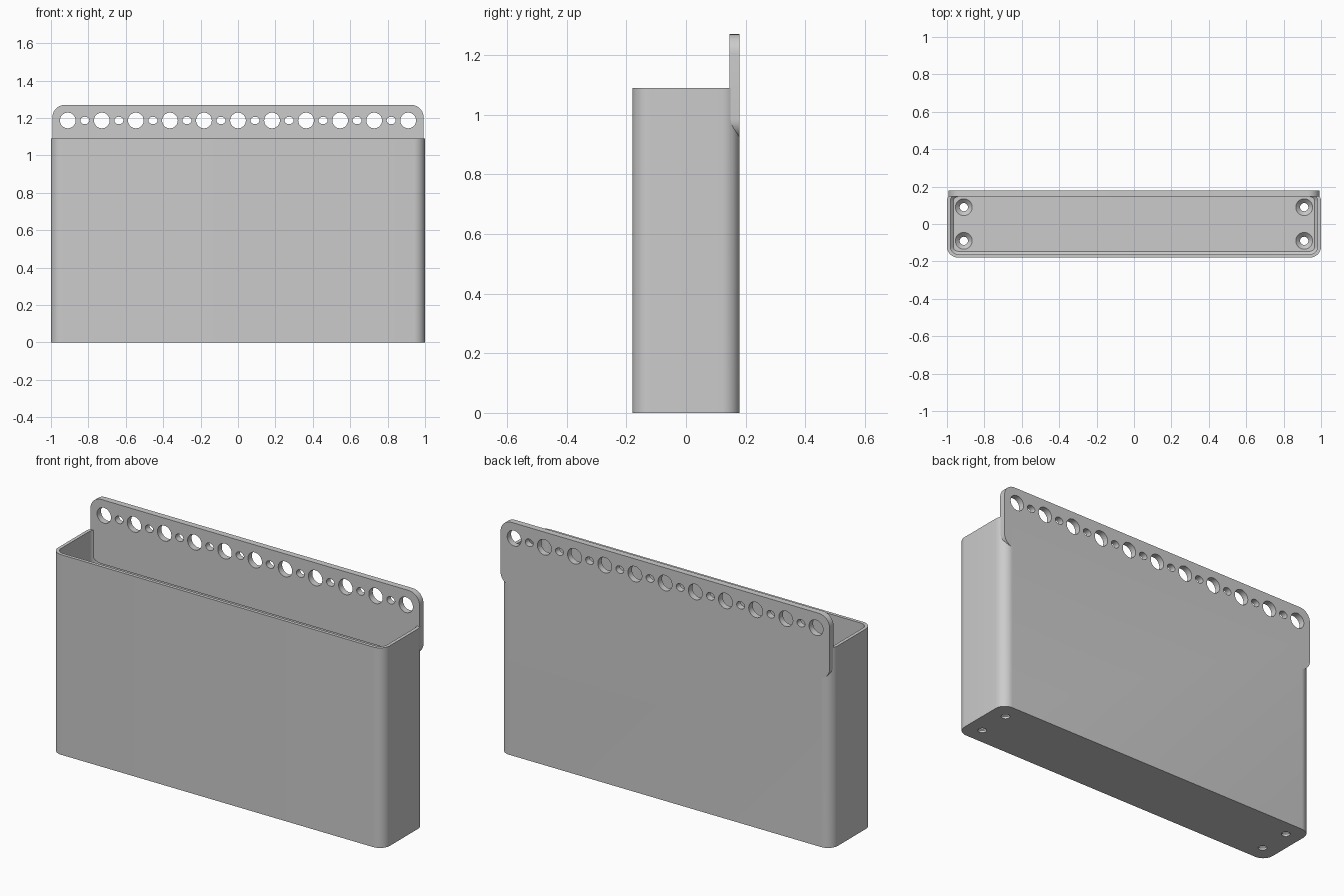
import bpy, bmesh, math
from mathutils import Matrix

cube = bpy.data.objects.get("Cube")
if cube:
    bpy.data.objects.remove(cube, do_unlink=True)

grey = bpy.data.materials.new("light grey plastic")
grey.use_nodes = True
COLOUR = (0.6, 0.6, 0.6, 1)
grey.diffuse_color = COLOUR
grey.node_tree.nodes["Principled BSDF"].inputs["Base Color"].default_value = COLOUR


def rounded_rect(half_w, half_h, r, steps=10):
    """Counter-clockwise outline of a rectangle with round corners."""
    points = []
    for i, (sx, sy) in enumerate([(1, 1), (-1, 1), (-1, -1), (1, -1)]):
        for k in range(steps + 1):
            a = math.pi / 2 * (i + k / steps)
            points.append((sx * (half_w - r) + r * math.cos(a),
                           sy * (half_h - r) + r * math.sin(a)))
    return points


def loft(bm, sections):
    """Closed solid through a list of (outline, z) sections."""
    rings = [[bm.verts.new((x, y, z)) for x, y in outline] for outline, z in sections]
    for low, high in zip(rings, rings[1:]):
        for i in range(len(low)):
            j = (i + 1) % len(low)
            bm.faces.new((low[i], low[j], high[j], high[i]))
    bm.faces.new(rings[0][::-1])
    bm.faces.new(rings[-1])


def finish(name, bm):
    bmesh.ops.recalc_face_normals(bm, faces=bm.faces)
    mesh = bpy.data.meshes.new(name)
    bm.to_mesh(mesh)
    bm.free()
    mesh.materials.append(grey)
    obj = bpy.data.objects.new(name, mesh)
    bpy.context.collection.objects.link(obj)
    return obj


def boolean(target, tool, operation):
    mod = target.modifiers.new(operation.lower(), 'BOOLEAN')
    mod.object, mod.operation, mod.solver = tool, operation, 'EXACT'
    bpy.context.view_layer.objects.active = target
    bpy.ops.object.modifier_apply(modifier=mod.name)
    bpy.data.objects.remove(tool, do_unlink=True)


HALF_W, HALF_D, HEIGHT = 1.0, 0.18, 1.09
CORNER, WALL, FLOOR, BEVEL = 0.06, 0.018, 0.035, 0.016

# Open bin: outer wall, rim, inner wall, bevelled floor edge
outer = rounded_rect(HALF_W, HALF_D, CORNER)
inner = rounded_rect(HALF_W - WALL, HALF_D - WALL, CORNER - WALL)
inset = WALL + BEVEL
floor = rounded_rect(HALF_W - inset, HALF_D - inset, CORNER - inset)
bm = bmesh.new()
loft(bm, [(outer, 0), (outer, HEIGHT), (inner, HEIGHT),
          (inner, FLOOR + BEVEL), (floor, FLOOR)])
storage_bin = finish("storage_bin", bm)

# Hanging plate along the back, standing above the rim
PLATE_LOW, PLATE_TOP, PLATE_FRONT = 0.92, 1.27, 0.146
bm = bmesh.new()
outline = rounded_rect(0.992, (PLATE_TOP - PLATE_LOW) / 2, 0.065)
loft(bm, [(outline, 0), (outline, HALF_D - PLATE_FRONT)])
upright = (Matrix.Translation((0, HALF_D, (PLATE_LOW + PLATE_TOP) / 2))
           @ Matrix.Rotation(math.pi / 2, 4, 'X'))
bmesh.ops.transform(bm, matrix=upright, verts=bm.verts)
hanging_plate = finish("hanging_plate", bm)
boolean(storage_bin, hanging_plate, 'UNION')

# Row of large round holes with small oval holes between them
PITCH, HOLE_Z = 0.182, 1.187
bm = bmesh.new()
for i in range(-10, 11):
    rx, rz = (0.042, 0.042) if i % 2 == 0 else (0.024, 0.02)
    place = (Matrix.Translation((i * PITCH / 2, 0.16, HOLE_Z))
             @ Matrix.Diagonal((rx, 1, rz, 1))
             @ Matrix.Rotation(math.pi / 2, 4, 'X'))
    bmesh.ops.create_cone(bm, cap_ends=True, segments=32, radius1=1, radius2=1,
                          depth=0.2, matrix=place)
boolean(storage_bin, finish("peg_hole_cutter", bm), 'DIFFERENCE')

# Countersunk screw holes in the floor
bm = bmesh.new()
small, large = rounded_rect(0.022, 0.022, 0.0219, 8), rounded_rect(0.045, 0.045, 0.0449, 8)
for sx in (-1, 1):
    for sy in (-1, 1):
        def at(outline):
            return [(x + sx * 0.91, y + sy * 0.09) for x, y in outline]
        loft(bm, [(at(small), -0.05), (at(small), 0.012),
                  (at(large), FLOOR), (at(large), FLOOR + 0.05)])
boolean(storage_bin, finish("screw_hole_cutter", bm), 'DIFFERENCE')

# Smooth curved walls, crisp edges
bpy.ops.object.select_all(action='DESELECT')
storage_bin.select_set(True)
bpy.context.view_layer.objects.active = storage_bin
bpy.ops.object.shade_smooth_by_angle(angle=math.radians(30))
